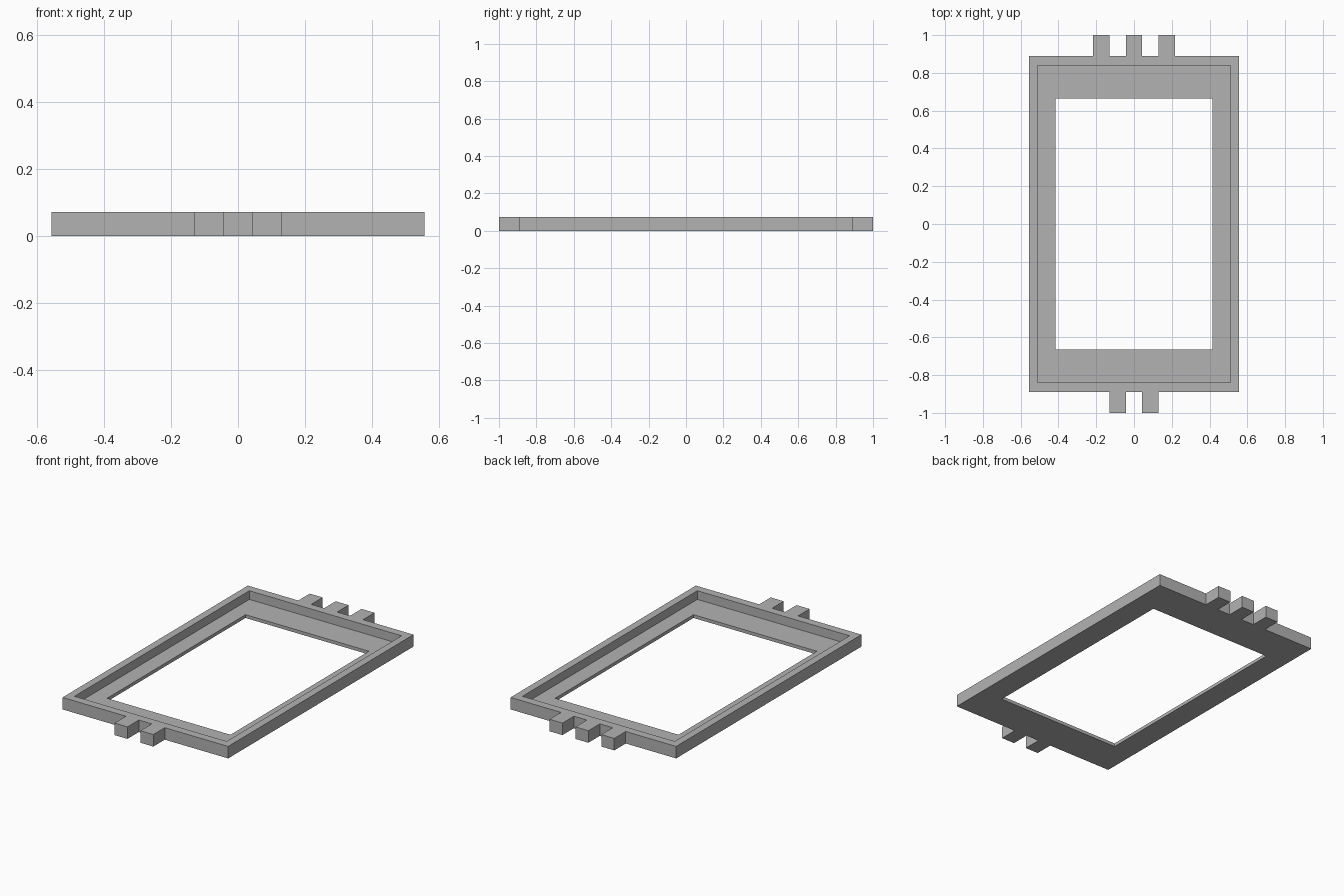
import bpy
import bmesh
from mathutils import Matrix

cube = bpy.data.objects.get("Cube")
if cube:
    bpy.data.objects.remove(cube, do_unlink=True)

HEIGHT = 0.073
LEDGE = 0.02
OUTER = (0.557, 0.89)
RECESS = (0.512, 0.84)
OPENING = (0.415, 0.665)
TAB_WIDTH = 0.087

grey = bpy.data.materials.new("mid grey")
grey.use_nodes = True
colour = (0.45, 0.45, 0.45, 1)
grey.diffuse_color = colour
grey.node_tree.nodes["Principled BSDF"].inputs["Base Color"].default_value = colour


def add_object(name, bm):
    bmesh.ops.recalc_face_normals(bm, faces=bm.faces)
    mesh = bpy.data.meshes.new(name)
    bm.to_mesh(mesh)
    bm.free()
    mesh.materials.append(grey)
    obj = bpy.data.objects.new(name, mesh)
    bpy.context.collection.objects.link(obj)


# Frame: a stepped section carried round the rectangle
bm = bmesh.new()
section = [(OUTER, 0), (OUTER, HEIGHT), (RECESS, HEIGHT),
           (RECESS, LEDGE), (OPENING, LEDGE), (OPENING, 0)]
corners = [(-1, -1), (1, -1), (1, 1), (-1, 1)]
loops = [[bm.verts.new((sx * hx, sy * hy, z)) for sx, sy in corners]
         for (hx, hy), z in section]
for i, a in enumerate(loops):
    b = loops[(i + 1) % len(loops)]
    for j in range(4):
        k = (j + 1) % 4
        bm.faces.new((a[j], a[k], b[k], b[j]))
add_object("stepped_frame", bm)


# Interlocking tabs: two at the front, three at the back
def add_tab(name, x, side):
    depth = 1 - OUTER[1]
    bm = bmesh.new()
    place = Matrix.Translation((x, side * (OUTER[1] + depth / 2), HEIGHT / 2))
    size = Matrix.Diagonal((TAB_WIDTH, depth, HEIGHT, 1))
    bmesh.ops.create_cube(bm, size=1, matrix=place @ size)
    add_object(name, bm)


for label, step in (("right", -1), ("left", 1)):
    add_tab("front_tab_" + label, step * TAB_WIDTH, -1)
for label, step in (("right", -1), ("middle", 0), ("left", 1)):
    add_tab("back_tab_" + label, step * 2 * TAB_WIDTH, 1)
